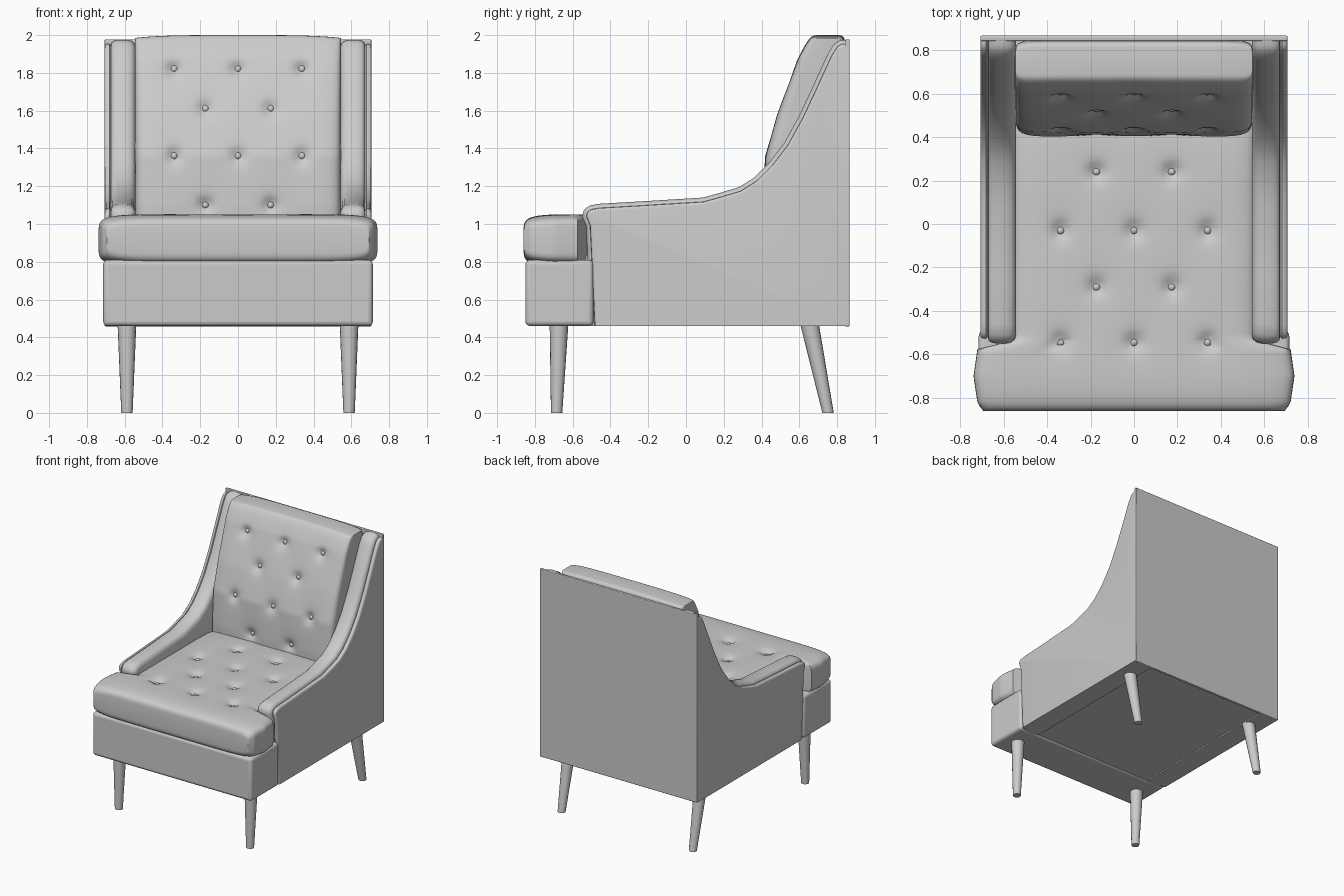
import bpy, bmesh, math
from mathutils import Vector

if "Cube" in bpy.data.objects:
    bpy.data.objects.remove(bpy.data.objects["Cube"], do_unlink=True)

fabric = bpy.data.materials.new("grey_fabric")
fabric.use_nodes = True
GREY = (0.6, 0.6, 0.6, 1)
fabric.diffuse_color = GREY
fabric.node_tree.nodes["Principled BSDF"].inputs["Base Color"].default_value = GREY


def finish(bm, name, angle=40, bevel=0):
    """Turn a bmesh into a smooth-shaded object with the shared material."""
    bmesh.ops.remove_doubles(bm, verts=bm.verts, dist=1e-5)
    bmesh.ops.recalc_face_normals(bm, faces=bm.faces)
    mesh = bpy.data.meshes.new(name)
    bm.to_mesh(mesh)
    bm.free()
    mesh.materials.append(fabric)
    ob = bpy.data.objects.new(name, mesh)
    bpy.context.collection.objects.link(ob)
    if bevel:
        mod = ob.modifiers.new("soft_edges", "BEVEL")
        mod.width, mod.segments = bevel, 4
    bpy.ops.object.select_all(action="DESELECT")
    ob.select_set(True)
    bpy.context.view_layer.objects.active = ob
    bpy.ops.object.shade_smooth_by_angle(angle=math.radians(angle))
    return ob


def loft(name, rings, angle=40):
    """Skin a row of closed rings and cap both ends."""
    bm = bmesh.new()
    rows = [[bm.verts.new(p) for p in ring] for ring in rings]
    n = len(rows[0])
    for a, b in zip(rows, rows[1:]):
        for i in range(n):
            bm.faces.new((a[i], a[(i + 1) % n], b[(i + 1) % n], b[i]))
    bm.faces.new(rows[0])
    bm.faces.new(rows[-1])
    return finish(bm, name, angle)


def box(name, x, y0, y1, z0, z1, bevel):
    bm = bmesh.new()
    bmesh.ops.create_cube(bm, size=1)
    for v in bm.verts:
        v.co = (v.co.x * 2 * x, y0 + (v.co.y + 0.5) * (y1 - y0), z0 + (v.co.z + 0.5) * (z1 - z0))
    return finish(bm, name, 40, bevel)


def lerp_table(table, v):
    """Piecewise linear lookup."""
    for (a, fa), (b, fb) in zip(table, table[1:]):
        if v <= b:
            return fa + (fb - fa) * max(0, v - a) / (b - a)
    return table[-1][1]


def dimple(x, v, buttons):
    total = 0
    for bx, bv in buttons:
        r = math.hypot(x - bx, v - bv)
        total += 0.026 * math.exp(-(r / 0.035) ** 2) + 0.018 * math.exp(-r / 0.07)
    return total


def pillow(name, outline, surface, buttons, power):
    """Closed cushion: two dense sheets that meet along a rounded rim."""
    n = 76
    bm = bmesh.new()
    grid = [math.sin(math.pi / 2 * (2 * i / n - 1)) for i in range(n + 1)]
    edge = [max(0, 1 - abs(s) ** power) ** (1 / power) for s in grid]
    for side in (1, -1):
        rows = [[bm.verts.new(surface(*outline(s, t), side, es * et))
                 for s, es in zip(grid, edge)] for t, et in zip(grid, edge)]
        for a, b in zip(rows, rows[1:]):
            for i in range(n):
                bm.faces.new((a[i], a[i + 1], b[i + 1], b[i]))
    finish(bm, name, 60)
    # Tufting buttons sit in the bottom of each dimple
    bm = bmesh.new()
    for bx, bv in buttons:
        made = bmesh.ops.create_uvsphere(bm, u_segments=12, v_segments=8, radius=0.02)
        bmesh.ops.translate(bm, verts=made["verts"], vec=surface(bx, bv, 1, 1))
    finish(bm, name + "_buttons")


def tuft_rows(rows):
    """Alternating rows of three and two buttons."""
    return [(x, v) for v, xs in rows for x in xs]


TWO, THREE = (-0.173, 0.173), (-0.338, 0, 0.338)
seat_buttons = tuft_rows([(0.24, TWO), (-0.03, THREE), (-0.29, TWO), (-0.545, THREE)])
back_buttons = tuft_rows([(1.82, THREE), (1.61, TWO), (1.36, THREE), (1.1, TWO)])


# Seat cushion, T-shaped in front of the arms
SEAT_WIDTH = [(-0.865, 0.69), (-0.82, 0.72), (-0.7, 0.738), (-0.575, 0.72), (-0.535, 0.56), (0.5, 0.56)]


def seat_outline(s, t):
    y = -0.18 + 0.68 * t
    return lerp_table(SEAT_WIDTH, y) * s, y


def seat_surface(x, y, side, e):
    z = 0.915 + side * 0.14 * e
    if side > 0:
        z -= dimple(x, y, seat_buttons) * e
    return Vector((x, y, z))


pillow("seat_cushion", seat_outline, seat_surface, seat_buttons, 7)

# Back cushion, leaning and slightly crowned at the top
BACK_FRONT = [(0.9, 0.4), (1.1, 0.4), (1.36, 0.415), (1.58, 0.48), (1.87, 0.585), (2.0, 0.65)]


def back_outline(s, t):
    return 0.545 * s, 1.45 + 0.55 * t - 0.015 * s ** 4 * (t + 1) / 2


def back_surface(x, z, side, e):
    front, rear = lerp_table(BACK_FRONT, z), 0.85
    y = (front + rear) / 2 - side * e * (rear - front) / 2
    if side > 0:
        y += dimple(x, z, back_buttons) * e
    return Vector((x, y, z))


pillow("back_cushion", back_outline, back_surface, back_buttons, 10)

# Arms: one swept side profile, rounded and grooved across its width
ARM = [(-0.505, 0.46), (-0.53, 0.99), (-0.55, 1.04), (-0.54, 1.075), (-0.51, 1.098), (-0.46, 1.107),
       (-0.2, 1.122), (0.09, 1.14), (0.18, 1.165), (0.28, 1.195), (0.36, 1.245), (0.44, 1.325),
       (0.52, 1.43), (0.6, 1.575), (0.67, 1.725), (0.75, 1.9), (0.785, 1.955), (0.82, 1.975),
       (0.86, 1.975), (0.86, 0.46)]
ARM_SECTION = [(0.706, 0.04), (0.704, 0.03), (0.698, 0.024), (0.68, 0.022), (0.672, 0.032),
               (0.668, 0.014), (0.655, 0.005), (0.635, 0), (0.59, 0), (0.565, 0.006),
               (0.55, 0.018), (0.542, 0.04)]


def inset_profile(points, d):
    """Move the upper outline inward along its normals; keep floor and rear."""
    out = []
    for i, (y, z) in enumerate(points):
        a, b = points[i - 1], points[(i + 1) % len(points)]
        dy, dz = b[0] - a[0], b[1] - a[1]
        size = math.hypot(dy, dz)
        if z < 0.5:
            out.append((y + (d if y < 0 else 0), z))
        elif y > 0.85:
            out.append((y, z - d))
        else:
            out.append((y + d * dz / size, z - d * dy / size))
    return out


for side, sx in (("left", 1), ("right", -1)):
    loft(side + "_arm", [[(sx * x, y, z) for y, z in inset_profile(ARM, d)] for x, d in ARM_SECTION], 50)

# Frame: front apron, hidden seat box and flat back panel
box("front_apron", 0.714, -0.85, -0.49, 0.46, 0.81, 0.025)
box("seat_box", 0.56, -0.6, 0.845, 0.47, 0.83, 0)
box("back_panel", 0.706, 0.842, 0.866, 0.458, 1.978, 0.006)

# Tapered legs, the rear pair raked backwards
for side, sx in (("left", 1), ("right", -1)):
    for end, foot, top in (("front", -0.685, -0.672), ("back", 0.752, 0.652)):
        rings = []
        for z, y, r in ((0, foot, 0.03), (0.48, top, 0.05)):
            turns = [math.tau * i / 16 for i in range(16)]
            rings.append([(sx * 0.588 + r * math.cos(a), y + r * math.sin(a), z) for a in turns])
        loft(f"{side}_{end}_leg", rings)
